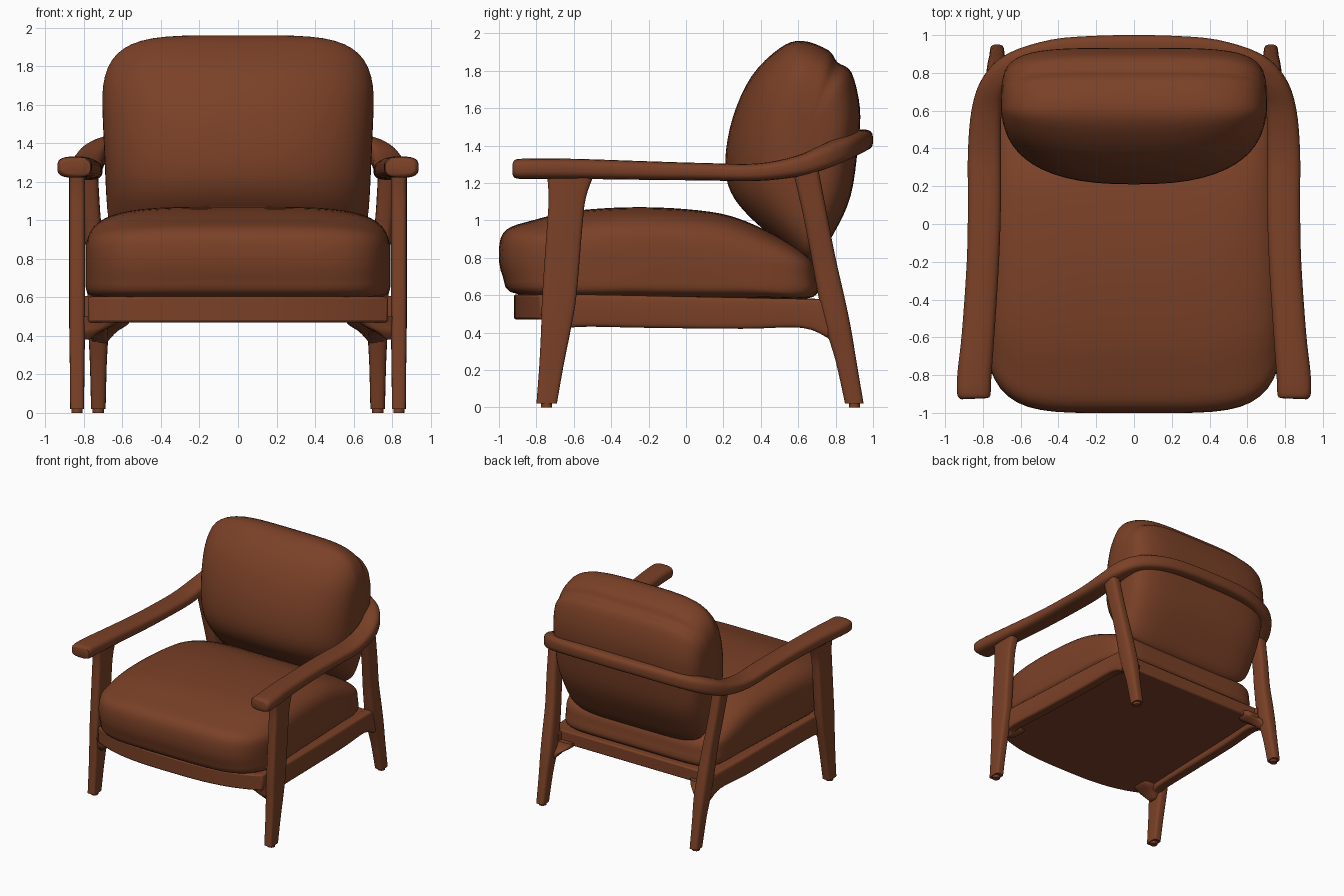
import bpy, bmesh, math
from mathutils import Vector

if "Cube" in bpy.data.objects:
    bpy.data.objects.remove(bpy.data.objects["Cube"])

brown = bpy.data.materials.new("chestnut_brown")
brown.use_nodes = True
brown.diffuse_color = (0.195, 0.052, 0.02, 1)
brown.node_tree.nodes["Principled BSDF"].inputs["Base Color"].default_value = brown.diffuse_color


def finish(name, bm, angle=40):
    bmesh.ops.remove_doubles(bm, verts=bm.verts, dist=0.0005)
    bmesh.ops.recalc_face_normals(bm, faces=bm.faces)
    mesh = bpy.data.meshes.new(name)
    bm.to_mesh(mesh)
    bm.free()
    mesh.materials.append(brown)
    obj = bpy.data.objects.new(name, mesh)
    bpy.context.collection.objects.link(obj)
    bpy.ops.object.select_all(action="DESELECT")
    obj.select_set(True)
    bpy.context.view_layer.objects.active = obj
    bpy.ops.object.shade_smooth_by_angle(angle=math.radians(angle))
    return obj


def spline(points, steps, closed=False):
    """Smooth curve through points of any dimension."""
    n, out = len(points), []
    pick = (lambda i: points[i % n]) if closed else (lambda i: points[max(0, min(n - 1, i))])
    for i in range(n if closed else n - 1):
        quad = [pick(i + k) for k in (-1, 0, 1, 2)]
        for s in range(steps):
            t = s / steps
            out.append([0.5 * (2 * b + (c - a) * t + (2 * a - 5 * b + 4 * c - d) * t * t
                               + (3 * b - a - 3 * c + d) * t ** 3) for a, b, c, d in zip(*quad)])
    if not closed:
        out.append(list(points[-1]))
    return out


def loft(name, rings, angle=40):
    bm = bmesh.new()
    rows = [[bm.verts.new(p) for p in ring] for ring in rings]
    for a, b in zip(rows, rows[1:]):
        for i in range(len(a)):
            j = (i + 1) % len(a)
            bm.faces.new((a[i], a[j], b[j], b[i]))
    bm.faces.new(rows[0])
    bm.faces.new(rows[-1])
    return finish(name, bm, angle)


def rounded(power, sides=20):
    """Unit rounded-square outline."""
    out = []
    for i in range(sides):
        a = 2 * math.pi * (i + 0.5) / sides
        c, s = math.cos(a), math.sin(a)
        out.append((math.copysign(abs(c) ** (2 / power), c), math.copysign(abs(s) ** (2 / power), s)))
    return out


def cushion(name, profile, centre, half, powers, taper):
    """Side profile swept across x, shrinking by a separate power per direction."""
    outline = spline(profile, 4, True)
    cy, cz = centre
    front, back, low, high = powers
    rings = []
    for k in range(-16, 17):
        u = 1 - (1 - abs(k) / 16) ** 2.6
        shrink = lambda p: max(0, 1 - u ** p) ** (1 / p)
        ring = []
        for y, z in outline:
            y = cy + (y - cy) * shrink(front if y < cy else back)
            z = cz + (z - cz) * shrink(low if z < cz else high)
            ring.append((math.copysign(u, k) * half * taper(y, z), y, z))
        rings.append(ring)
    return loft(name, rings, 60)


def mirrored(name, stations, power, steps=4):
    """Upright tapered post on both sides; stations are x, y, z, half x, half y."""
    for side, word in ((1, "left"), (-1, "right")):
        rings = [[(side * (x + hx * c), y + hy * s, z) for c, s in rounded(power)]
                 for x, y, z, hx, hy in spline(stations, steps)]
        loft(word + "_" + name, rings)


# Seat cushion
cushion("seat_cushion",
        [(-1, .85), (-.96, .95), (-.82, 1.0), (-.6, 1.05), (-.3, 1.07), (0, 1.06), (.25, 1.02),
         (.5, .91), (.66, .8), (.695, .7), (.68, .59), (.4, .585), (-.3, .59), (-.88, .6), (-.98, .7)],
        (-.1, .78), .8, (5, 9, 10, 4), lambda y, z: 1 - .06 * max(0, y + .6))

# Back cushion
cushion("back_cushion",
        [(.62, 1.96), (.5, 1.92), (.35, 1.77), (.25, 1.55), (.21, 1.32), (.24, 1.15), (.36, 1.0),
         (.58, .82), (.68, .77), (.79, .93), (.88, 1.13), (.92, 1.4), (.93, 1.6), (.885, 1.79),
         (.81, 1.845), (.76, 1.91)],
        (.62, 1.4), .71, (2.5, 4.5, 6, 4.5), lambda y, z: .95 + .05 * min(1, max(0, (z - .9) / .8)))

# Seat frame: slab with a bowed front
bm = bmesh.new()
plan = [(x / 10 * .78, -.92 + .14 * abs(x / 10) ** 3) for x in range(-10, 11)]
plan += [(.71, .72), (-.71, .72)]
base = bm.faces.new([bm.verts.new((x, y, .47)) for x, y in plan])
up = bmesh.ops.extrude_face_region(bm, geom=[base])["geom"]
for v in up:
    if isinstance(v, bmesh.types.BMVert):
        v.co.z = .605 - .015 * (v.co.y + .92)
slab = finish("seat_frame", bm, 35)
bevel = slab.modifiers.new("soft_edges", "BEVEL")
bevel.width, bevel.segments, bevel.limit_method = .012, 2, "ANGLE"

# Side rails, running from front leg to back leg
for side, word in ((1, "left"), (-1, "right")):
    rings = []
    for x, y, low in spline([(.775, -.68, .40), (.77, -.58, .43), (.755, -.2, .425),
                             (.74, .3, .42), (.725, .62, .425), (.72, .76, .37)], 4):
        top = .605 - .02 * (y + .6)
        rings.append([(side * (x + .048 * c), y, (low + top) / 2 + (top - low) / 2 * s)
                      for c, s in rounded(6)])
    loft(word + "_side_rail", rings)

# Legs
mirrored("front_leg", [(.835, -.745, .02, .036, .055), (.835, -.72, .22, .038, .065),
                       (.835, -.695, .42, .041, .08), (.835, -.677, .6, .042, .092),
                       (.835, -.65, .95, .042, .095), (.835, -.635, 1.12, .042, .1),
                       (.835, -.615, 1.26, .042, .13)], 5)
mirrored("back_leg", [(.725, .9, .02, .038, .05), (.725, .855, .25, .044, .056),
                      (.725, .815, .42, .052, .068), (.73, .78, .58, .052, .07),
                      (.74, .735, .8, .048, .065), (.76, .69, 1.03, .046, .065),
                      (.775, .635, 1.29, .046, .07)], 3.5)

# Corner brackets easing the frame into the legs
mirrored("front_bracket", [(.79, -.7, .38, .02, .03), (.765, -.7, .42, .05, .06),
                           (.73, -.69, .455, .085, .08), (.71, -.69, .5, .11, .09)], 4)
mirrored("back_bracket", [(.715, .8, .36, .03, .03), (.69, .76, .42, .06, .06),
                          (.66, .71, .46, .09, .07), (.65, .68, .5, .1, .08)], 4)

# Foot glides
for side, word in ((1, "left"), (-1, "right")):
    for x, y, end in ((.835, -.745, "front"), (.725, .9, "back")):
        loft(word + "_" + end + "_glide",
             [[(side * x + .03 * c, y + .03 * s, z) for c, s in rounded(2, 12)] for z in (0, .025)])

# Arms and top rail: one continuous bent bar; x, y, z, half width, half height
half_bar = [(.848, -.925, 1.275, .065, .032), (.848, -.905, 1.275, .088, .052),
            (.845, -.8, 1.276, .091, .055), (.825, -.58, 1.275, .087, .054),
            (.8, -.2, 1.266, .086, .05), (.792, .1, 1.26, .088, .047), (.792, .38, 1.257, .088, .047),
            (.78, .6, 1.29, .08, .055), (.74, .745, 1.342, .068, .062), (.64, .85, 1.387, .06, .06),
            (.43, .922, 1.42, .055, .057), (.2, .942, 1.43, .055, .055)]
bar = half_bar + [(0, .945, 1.43, .055, .055)] + [(-p[0], *p[1:]) for p in reversed(half_bar)]
path = spline(bar, 4)
rings = []
for i, (x, y, z, w, h) in enumerate(path):
    a, b = path[max(0, i - 1)], path[min(len(path) - 1, i + 1)]
    along = Vector((b[0] - a[0], b[1] - a[1], b[2] - a[2])).normalized()
    across = along.cross(Vector((0, 0, 1))).normalized()
    rise = across.cross(along)
    rings.append([Vector((x, y, z)) + across * w * c + rise * h * s for c, s in rounded(3)])
loft("arm_and_back_rail", rings)
